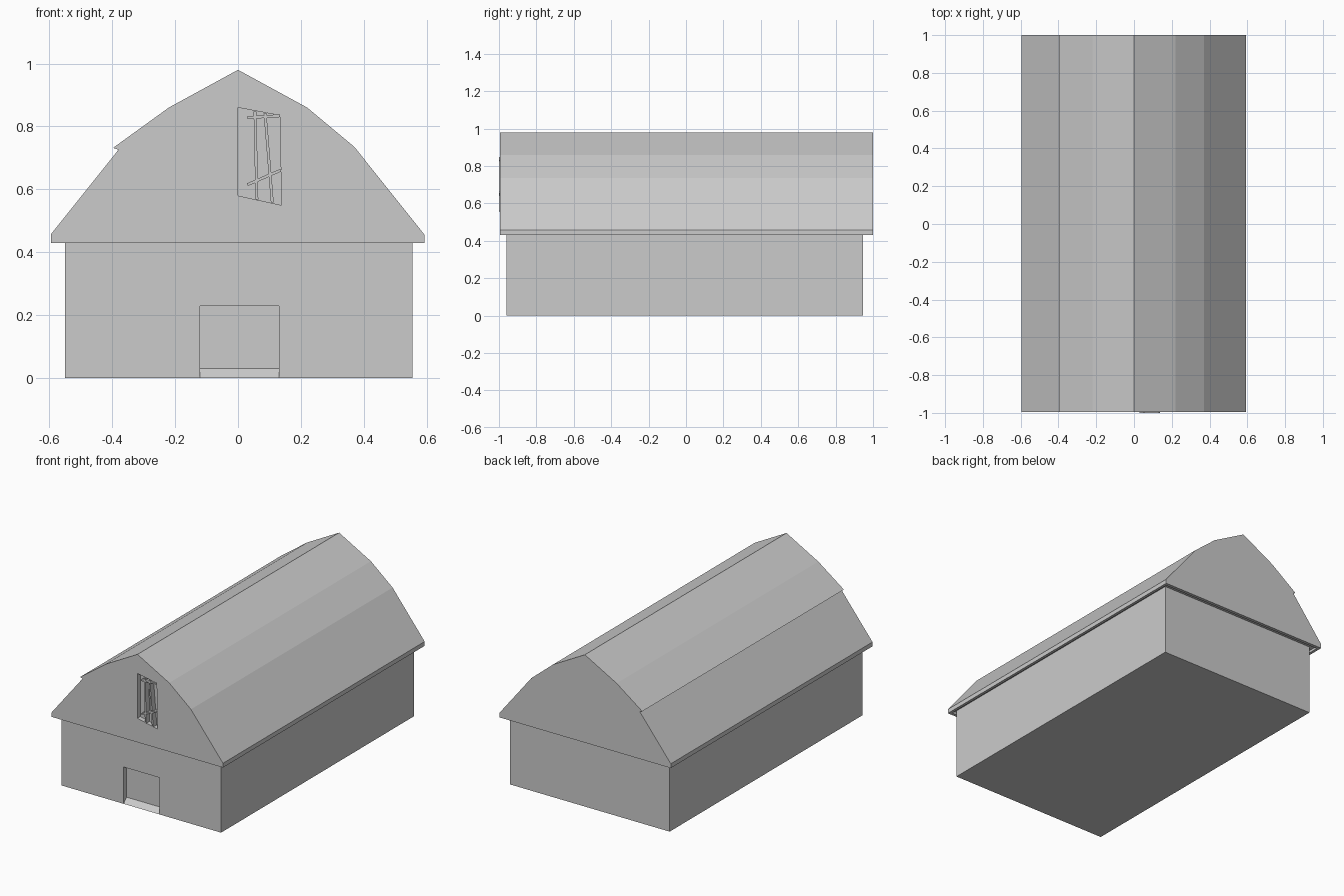
import bpy, bmesh
from mathutils import Vector

if "Cube" in bpy.data.objects:
    bpy.data.objects.remove(bpy.data.objects["Cube"])


def prism(name, pts, a, b, axis="y"):
    """Extrude a closed profile: (x, z) along y, or (y, z) along x."""
    bm = bmesh.new()
    place = (lambda p: (p[0], a, p[1])) if axis == "y" else (lambda p: (a, p[0], p[1]))
    face = bm.faces.new([bm.verts.new(place(p)) for p in pts])
    ext = bmesh.ops.extrude_face_region(bm, geom=[face])
    move = Vector((0, b - a, 0)) if axis == "y" else Vector((b - a, 0, 0))
    verts = [g for g in ext["geom"] if isinstance(g, bmesh.types.BMVert)]
    bmesh.ops.translate(bm, verts=verts, vec=move)
    bmesh.ops.recalc_face_normals(bm, faces=bm.faces)
    mesh = bpy.data.meshes.new(name)
    bm.to_mesh(mesh)
    bm.free()
    obj = bpy.data.objects.new(name, mesh)
    bpy.context.collection.objects.link(obj)
    return obj


def rect(x0, x1, z0, z1):
    return [(x0, z0), (x1, z0), (x1, z1), (x0, z1)]


def cut(target, cutter):
    cutter.hide_render = True
    mod = target.modifiers.new("cut", "BOOLEAN")
    mod.operation = "DIFFERENCE"
    mod.solver = "EXACT"
    mod.object = cutter
    bpy.context.view_layer.objects.active = target
    bpy.ops.object.modifier_apply(modifier=mod.name)
    bpy.data.objects.remove(cutter)


def bar(name, p, q, width=0.009):
    """Slanted window bar between two (x, z) points."""
    p, q = Vector(p), Vector(q)
    d = (q - p).normalized()
    n = Vector((-d.y, d.x)) * width / 2
    return prism(name, [p - n, q - n, q + n, p + n], -1.0, -0.965)


# Walls with a shallow doorway and sloped sill
walls = prism("walls", rect(-0.55, 0.555, 0, 0.45), -0.96, 0.947)
cut(walls, prism("door_cutter", [(-1.0, -0.04), (-0.93, 0.03), (-0.93, 0.23), (-1.0, 0.23)],
                 -0.12, 0.13, "x"))

# Gambrel roof with gable ends, small ledge on the left slope
roof = prism("roof", [(-0.595, 0.43), (0.592, 0.43), (0.592, 0.457), (0.37, 0.735),
                      (0.22, 0.86), (0, 0.98), (-0.22, 0.86), (-0.397, 0.732),
                      (-0.38, 0.726), (-0.595, 0.457)], -0.994, 1.0)
# Recess under the eaves
cut(roof, prism("eaves_cutter", rect(-0.578, 0.575, 0.4, 0.445), -0.975, 0.98))
# Crooked loft window
cut(roof, prism("window_cutter", [(0, 0.58), (0.138, 0.55), (0.133, 0.835), (0, 0.86)],
                -1.05, -0.965))

# Window bars
bar("window_upright_left", (0.054, 0.848), (0.06, 0.568))
bar("window_upright_right", (0.086, 0.842), (0.109, 0.558))
bar("window_rail_lower", (0.03, 0.615), (0.136, 0.661))
bar("window_rail_upper", (0.03, 0.828), (0.133, 0.834))
